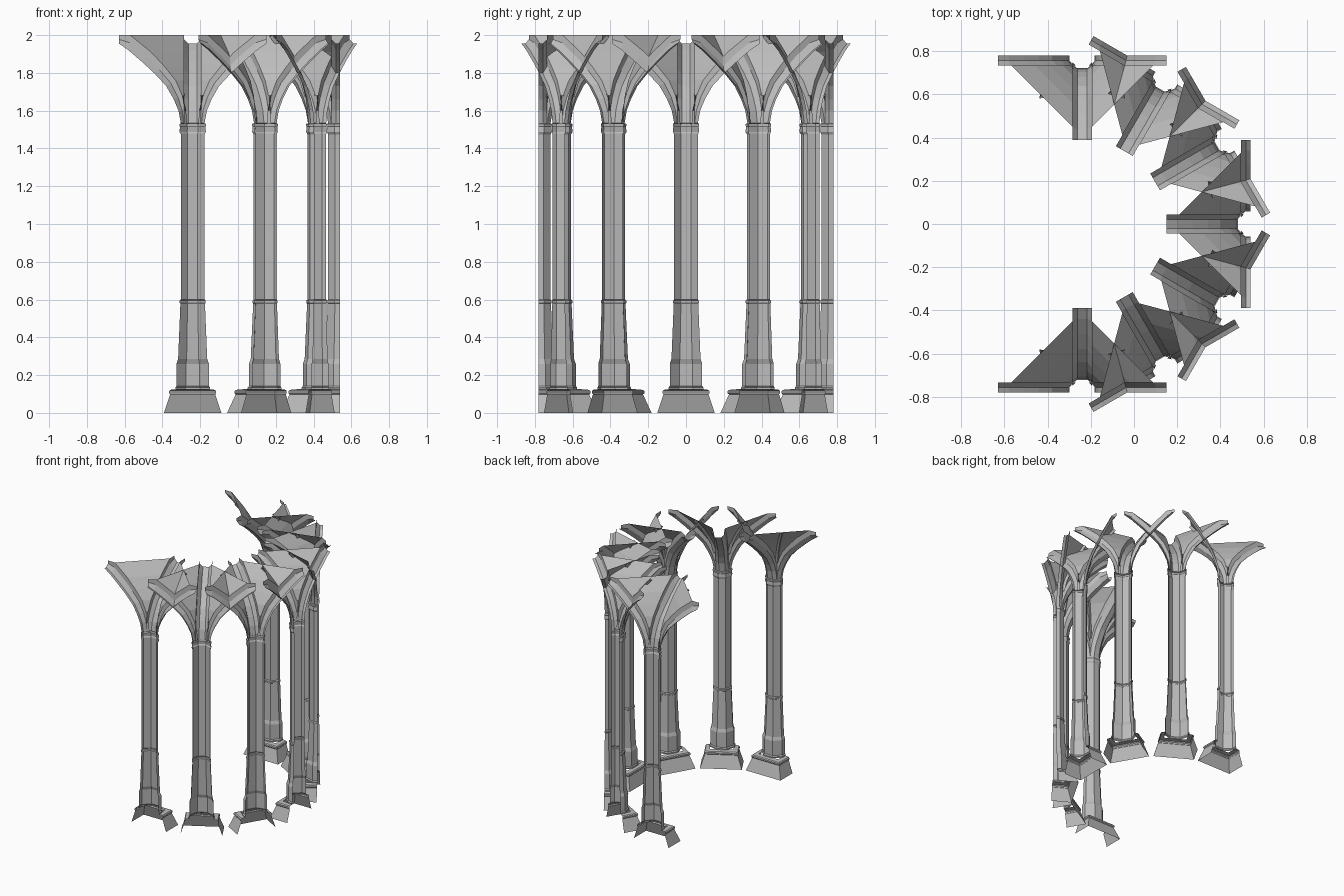
import bpy, bmesh, math
from mathutils import Matrix

old = bpy.data.objects.get("Cube")
if old:
    bpy.data.objects.remove(old, do_unlink=True)

stone = bpy.data.materials.new("grey stone")
GREY = (0.5, 0.5, 0.5, 1)
stone.diffuse_color = GREY
stone.use_nodes = True
stone.node_tree.nodes["Principled BSDF"].inputs["Base Color"].default_value = GREY

RADIUS = 0.78        # wall plane distance from the centre of the apse
CENTRE_X = -0.24
RIB = 0.045          # rib half width

# Local frame of a bay: x along the wall, y inward, z up; the wall side is open
# Rib curve: distance out and height of the underside and of the upper edge
UNDER = [(0.062, 1.53), (0.075, 1.6), (0.1, 1.66), (0.14, 1.73),
         (0.2, 1.795), (0.27, 1.86), (0.34, 1.92), (0.39, 1.955)]
UPPER = [(0.03, 1.53), (0.035, 1.6), (0.055, 1.68), (0.09, 1.76),
         (0.15, 1.835), (0.22, 1.91), (0.33, 2.0), (0.39, 2.0)]


def sheet(bm, rows):
    """Skin a list of equally long rows of points."""
    grid = [[bm.verts.new(p) for p in row] for row in rows]
    for a, b in zip(grid, grid[1:]):
        for i in range(len(a) - 1):
            bm.faces.new((a[i], a[i + 1], b[i + 1], b[i]))


def make_mesh(name, bm):
    bmesh.ops.remove_doubles(bm, verts=bm.verts, dist=0.0005)
    bmesh.ops.recalc_face_normals(bm, faces=bm.faces)
    mesh = bpy.data.meshes.new(name)
    bm.to_mesh(mesh)
    bm.free()
    mesh.materials.append(stone)
    return mesh


def half_square(r, z):
    return [(r, 0, z), (r, r, z), (-r, r, z), (-r, 0, z)]


def half_octagon(r, z):
    c = r * math.tan(math.pi / 8)
    return [(r, 0, z), (r, c, z), (c, r, z), (-c, r, z), (-r, c, z), (-r, 0, z)]


def loft(name, section, profile):
    bm = bmesh.new()
    sheet(bm, [section(r, z) for r, z in profile])
    return make_mesh(name, bm)


def inner_rib():
    bm = bmesh.new()
    rows = []
    for (du, zu), (dt, zt) in zip(UNDER, UPPER):
        dm, zm = (du + dt) / 2, (zu + zt) / 2
        half = [(RIB, dt, zt), (RIB, dm, zm), (0.022, du, zu)]
        rows.append(half + [(-x, y, z) for x, y, z in reversed(half)])
    sheet(bm, rows)
    return make_mesh("inner_rib", bm)


def wall_ribs():
    bm = bmesh.new()
    for side in (1, -1):
        rows = []
        for (du, zu), (dt, zt) in zip(UNDER, UPPER):
            dm, zm = (du + dt) / 2, (zu + zt) / 2
            rows.append([(side * du, 0, zu), (side * du, 0.022, zu),
                         (side * dm, RIB, zm), (side * dt, RIB, zt)])
        sheet(bm, rows)
    return make_mesh("wall_ribs", bm)


def vault_webs():
    bm = bmesh.new()
    for side in (1, -1):
        sheet(bm, [[(side * d, RIB, z), (side * (d + RIB) / 2, (d + RIB) / 2, z),
                    (side * RIB, d, z)] for d, z in UPPER[:-1]])
    return make_mesh("vault_webs", bm)


def diagonal_ribs():
    bm = bmesh.new()
    w, drop = 0.008, 0.016
    for side in (1, -1):
        rows = []
        for d, z in UPPER[2:-1]:
            m = (d + RIB) / 2
            k = m + drop * 0.7
            rows.append([(side * (m + w), m - w, z), (side * k, k, z - drop * 0.5),
                         (side * (m - w), m + w, z)])
        sheet(bm, rows)
    return make_mesh("diagonal_ribs", bm)


# Parts of one bay
parts = [
    loft("pedestal", half_square,
         [(0.152, 0), (0.119, 0.098), (0.124, 0.104), (0.124, 0.115),
          (0.118, 0.122), (0.085, 0.126)]),
    loft("column_base", half_octagon,
         [(0.092, 0.124), (0.092, 0.134), (0.086, 0.142), (0.086, 0.26),
          (0.077, 0.285), (0.065, 0.578)]),
    loft("shaft_ring", half_octagon,
         [(0.063, 0.578), (0.069, 0.582), (0.069, 0.594), (0.063, 0.6)]),
    loft("shaft", half_octagon, [(0.063, 0.6), (0.063, 1.48)]),
    loft("capital", half_octagon,
         [(0.063, 1.475), (0.07, 1.488), (0.067, 1.515), (0.07, 1.52),
          (0.07, 1.53), (0.058, 1.534)]),
    inner_rib(), wall_ribs(), vault_webs(), diagonal_ribs(),
]

# Seven bays around the half circle
for i in range(7):
    a = math.radians(30 * i)
    place = (Matrix.Translation((CENTRE_X, 0, 0)) @ Matrix.Rotation(a, 4, "Z")
             @ Matrix.Translation((0, -RADIUS, 0)))
    for mesh in parts:
        ob = bpy.data.objects.new(f"{mesh.name}_{i + 1}", mesh)
        ob.matrix_world = place
        bpy.context.scene.collection.objects.link(ob)
